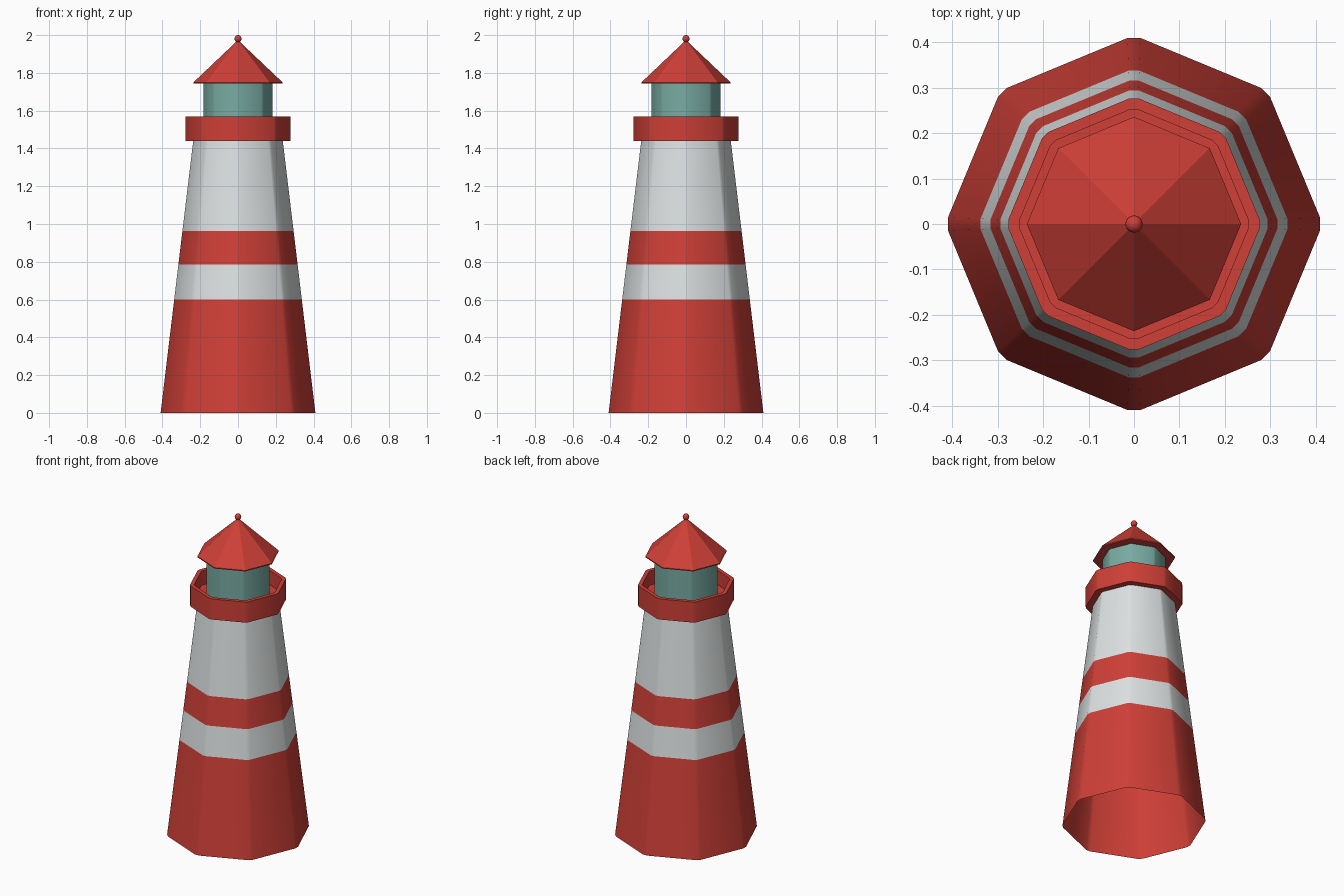
import bpy, bmesh, math

if "Cube" in bpy.data.objects:
    bpy.data.objects.remove(bpy.data.objects["Cube"])


def material(name, rgb):
    m = bpy.data.materials.new(name)
    m.diffuse_color = (*rgb, 1.0)
    m.use_nodes = True
    m.node_tree.nodes["Principled BSDF"].inputs["Base Color"].default_value = m.diffuse_color
    return m


RED = material("red paint", (0.62, 0.050, 0.038))
WHITE = material("white paint", (0.72, 0.75, 0.75))
TEAL = material("teal glass", (0.19, 0.41, 0.36))


def ring(bm, r, z, chamfer):
    """Octagon with corners on the axes; chamfer (degrees) splits each corner."""
    offsets = (-chamfer, chamfer) if chamfer else (0,)
    angles = [math.radians(45 * k + o) for k in range(8) for o in offsets]
    return [bm.verts.new((r * math.cos(a), r * math.sin(a), z)) for a in angles]


def lathe(name, profile, mats, chamfer=2.0, cap_bottom=False, cap_top=False,
          closed=False, band=lambda i: 0):
    """Octagonal lathe of (radius, z) points; band(i) picks a material per section."""
    bm = bmesh.new()
    rings = [ring(bm, r, z, chamfer) for r, z in profile]
    pairs = list(zip(rings, rings[1:]))
    if closed:
        pairs.append((rings[-1], rings[0]))
    for i, (a, b) in enumerate(pairs):
        n = len(a)
        for k in range(n):
            j = (k + 1) % n
            f = bm.faces.new((a[k], a[j], b[j], b[k]))
            f.material_index = band(i)
    if cap_bottom:
        bm.faces.new(rings[0][::-1])
    if cap_top:
        bm.faces.new(rings[-1])
    for f in bm.faces:
        f.smooth = chamfer > 0
    me = bpy.data.meshes.new(name)
    bm.to_mesh(me)
    bm.free()
    for m in mats:
        me.materials.append(m)
    if chamfer:
        me.set_sharp_from_angle(angle=math.radians(30))
    ob = bpy.data.objects.new(name, me)
    bpy.context.collection.objects.link(ob)
    return ob


# Tapered tower, open underneath, with alternating bands
def tower_r(z):
    return 0.41 - 0.12 * z


levels = (0, 0.60, 0.785, 0.963, 1.45)
lathe("tower", [(tower_r(z), z) for z in levels], [RED, WHITE],
      band=lambda i: i % 2)

# Gallery: floor slab with a thick parapet
lathe("gallery", [(0.22, 1.44), (0.277, 1.44), (0.277, 1.57), (0.252, 1.57),
                  (0.252, 1.48), (0.15, 1.48)], [RED])

# Lantern room
lathe("lantern_room", [(0.182, 1.47), (0.182, 1.75)], [TEAL])

# Faceted roof with thin eave
lathe("roof", [(0.236, 1.744), (0.236, 1.75), (0.006, 1.968)], [RED],
      chamfer=0, cap_bottom=True, cap_top=True)

# Ball finial
bm = bmesh.new()
bmesh.ops.create_uvsphere(bm, u_segments=16, v_segments=10, radius=0.019)
for f in bm.faces:
    f.smooth = True
me = bpy.data.meshes.new("finial")
bm.to_mesh(me)
bm.free()
me.materials.append(RED)
finial = bpy.data.objects.new("finial", me)
finial.location = (0, 0, 1.981)
bpy.context.collection.objects.link(finial)
